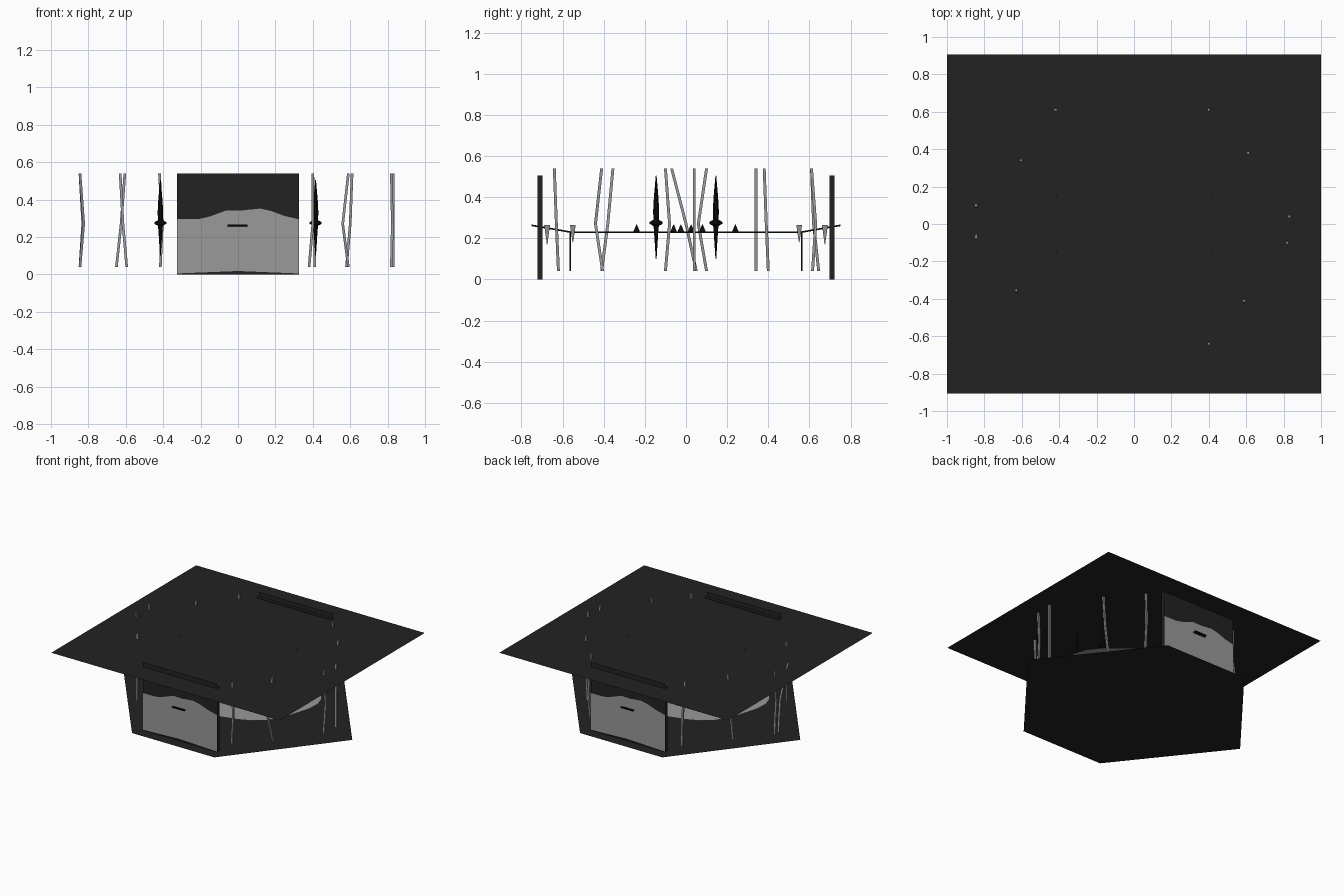
import bpy, bmesh, math
from mathutils import Vector

if "Cube" in bpy.data.objects:
    bpy.data.objects.remove(bpy.data.objects["Cube"])


def material(name, v):
    m = bpy.data.materials.new(name)
    m.diffuse_color = (v, v, v, 1)
    m.use_nodes = True
    m.node_tree.nodes["Principled BSDF"].inputs["Base Color"].default_value = m.diffuse_color
    return m


DARK = material("charcoal", 0.016)
GREY = material("mid_grey", 0.32)
BLACK = material("black", 0.004)


def make(name, verts, faces, mat):
    me = bpy.data.meshes.new(name)
    me.from_pydata([tuple(v) for v in verts], [], faces)
    me.materials.append(mat)
    ob = bpy.data.objects.new(name, me)
    bpy.context.collection.objects.link(ob)
    return ob


def sheet(name, pts, mat):
    return make(name, pts, [tuple(range(len(pts)))], mat)


def box(name, lo, hi, mat):
    vs = [(x, y, z) for x in (lo[0], hi[0]) for y in (lo[1], hi[1]) for z in (lo[2], hi[2])]
    fs = [(0, 1, 3, 2), (4, 6, 7, 5), (0, 4, 5, 1), (2, 3, 7, 6), (0, 2, 6, 4), (1, 5, 7, 3)]
    return make(name, vs, fs, mat)


def lathe(name, centre, profile, sides, mat):
    # profile: (radius, z) pairs
    vs, fs = [], []
    for r, z in profile:
        for i in range(sides):
            a = 2 * math.pi * (i + 0.5) / sides
            vs.append((centre[0] + r * math.cos(a), centre[1] + r * math.sin(a), z))
    for k in range(len(profile) - 1):
        for i in range(sides):
            j = (i + 1) % sides
            fs.append((k * sides + i, k * sides + j, (k + 1) * sides + j, (k + 1) * sides + i))
    fs += [tuple(range(sides))[::-1], tuple(range((len(profile) - 1) * sides, len(vs)))]
    return make(name, vs, fs, mat)


def rod(name, points, width, mat):
    # square section swept through top, middle and bottom points
    vs, fs = [], []
    w = width / 2
    for x, y, z in points:
        vs += [(x - w, y - w, z), (x + w, y - w, z), (x + w, y + w, z), (x - w, y + w, z)]
    for k in range(len(points) - 1):
        for i in range(4):
            j = (i + 1) % 4
            fs.append((4 * k + i, 4 * k + 4 + i, 4 * k + 4 + j, 4 * k + j))
    n = len(vs)
    fs += [(0, 1, 2, 3), (n - 1, n - 2, n - 3, n - 4)]
    return make(name, vs, fs, mat)


# Flat roof and hexagonal floor
sheet("roof", [(-1, -0.905, 0.5), (1, -0.905, 0.5), (1, 0.905, 0.5), (-1, 0.905, 0.5)], DARK)
sheet("floor", [(-0.36, -0.81, 0), (0.36, -0.81, 0), (1, 0, 0),
                (0.36, 0.81, 0), (-0.36, 0.81, 0), (-1, 0, 0)], DARK)

# Pale inner sheet with an uneven rim
rim = []
for i in range(36):
    a = 2 * math.pi * i / 36
    k = 1 + 0.025 * math.sin(6 * a)
    rim.append((0.63 * k * math.cos(a), 0.52 * k * math.sin(a), 0.15))
sheet("inner_sheet", rim, GREY)

# End panels with a wavy grey lower part
wave = [(-0.325, 0.295), (-0.21, 0.296), (-0.15, 0.31), (-0.06, 0.343), (0.03, 0.343),
        (0.12, 0.352), (0.18, 0.338), (0.25, 0.312), (0.325, 0.295)]
for s, side in ((-1, "front"), (1, "back")):
    ya, yb = sorted((s * 0.697, s * 0.722))
    box(side + "_panel", (-0.325, ya, 0), (0.325, yb, 0.505), DARK)
    y = s * 0.725
    sheet(side + "_panel_face", [(-s * -0.325, y, 0), (-s * 0.325, y, 0),
                                 (-s * 0.325, y, 0.54), (-s * -0.325, y, 0.54)], DARK)
    pts = [(-0.325, 0.005), (0.0, 0.018), (0.325, 0.005)] + wave[::-1]
    sheet(side + "_panel_wave", [(-s * x, s * 0.728, z) for x, z in pts], GREY)

# Narrow walkway with raised ends
path = [(-0.75, 0.263), (-0.56, 0.23), (0.56, 0.23), (0.75, 0.263)]
vs = [(x, y, z + dz) for y, z in path for x, dz in
      ((-0.055, -0.004), (0.05, -0.004), (0.05, 0.004), (-0.055, 0.004))]
fs = [(4 * k + i, 4 * k + (i + 1) % 4, 4 * k + 4 + (i + 1) % 4, 4 * k + 4 + i)
      for k in range(3) for i in range(4)] + [(3, 2, 1, 0), (12, 13, 14, 15)]
make("walkway", vs, fs, BLACK)

for s in (-1, 1):
    # Walkway legs
    box("walkway_leg", (-0.05, s * 0.562 - 0.004, 0.04), (0.045, s * 0.562 + 0.004, 0.228), BLACK)
    # Downward grey spikes
    for y, lo, hi in ((0.55, 0.18, 0.265), (0.675, 0.17, 0.265)):
        for x in (-0.06, 0.06):
            lathe("hanging_spike", (x, s * y), [(0.002, lo), (0.02, hi)], 4, GREY)
    # Hanging spindles
    for x in (-0.415, 0.415):
        lathe("spindle", (x, s * 0.145),
              [(0.002, 0.10), (0.012, 0.24), (0.014, 0.26), (0.034, 0.27), (0.034, 0.28),
               (0.014, 0.29), (0.016, 0.33), (0.012, 0.40), (0.002, 0.505)], 8, BLACK)

# Small studs on the walkway
for y in (-0.24, -0.06, -0.025, 0.025, 0.08, 0.24):
    lathe("stud", (0, y), [(0.022, 0.233), (0.002, 0.267)], 4, BLACK)

# Thin bent rods: x, y at the top, middle and bottom
rods = [
    (-0.845, -0.07, -0.825, 0.0, -0.845, 0.05), (-0.845, 0.10, -0.83, 0.06, -0.845, 0.10),
    (-0.605, 0.34, -0.625, 0.34, -0.65, 0.34), (-0.63, -0.355, -0.615, -0.38, -0.595, -0.41),
    (-0.42, 0.61, -0.405, 0.62, -0.415, 0.645), (0.40, 0.61, 0.41, 0.63, 0.41, 0.615),
    (0.40, -0.64, 0.40, -0.63, 0.38, -0.62), (0.59, -0.41, 0.56, -0.44, 0.59, -0.405),
    (0.61, 0.38, 0.60, 0.39, 0.58, 0.40), (0.82, -0.10, 0.825, -0.08, 0.82, -0.10),
    (0.83, 0.04, 0.83, 0.04, 0.83, 0.04)]
for r in rods:
    rod("rod", [(r[0], r[1], 0.54), (r[2], r[3], 0.27), (r[4], r[5], 0.04)], 0.014, GREY)
